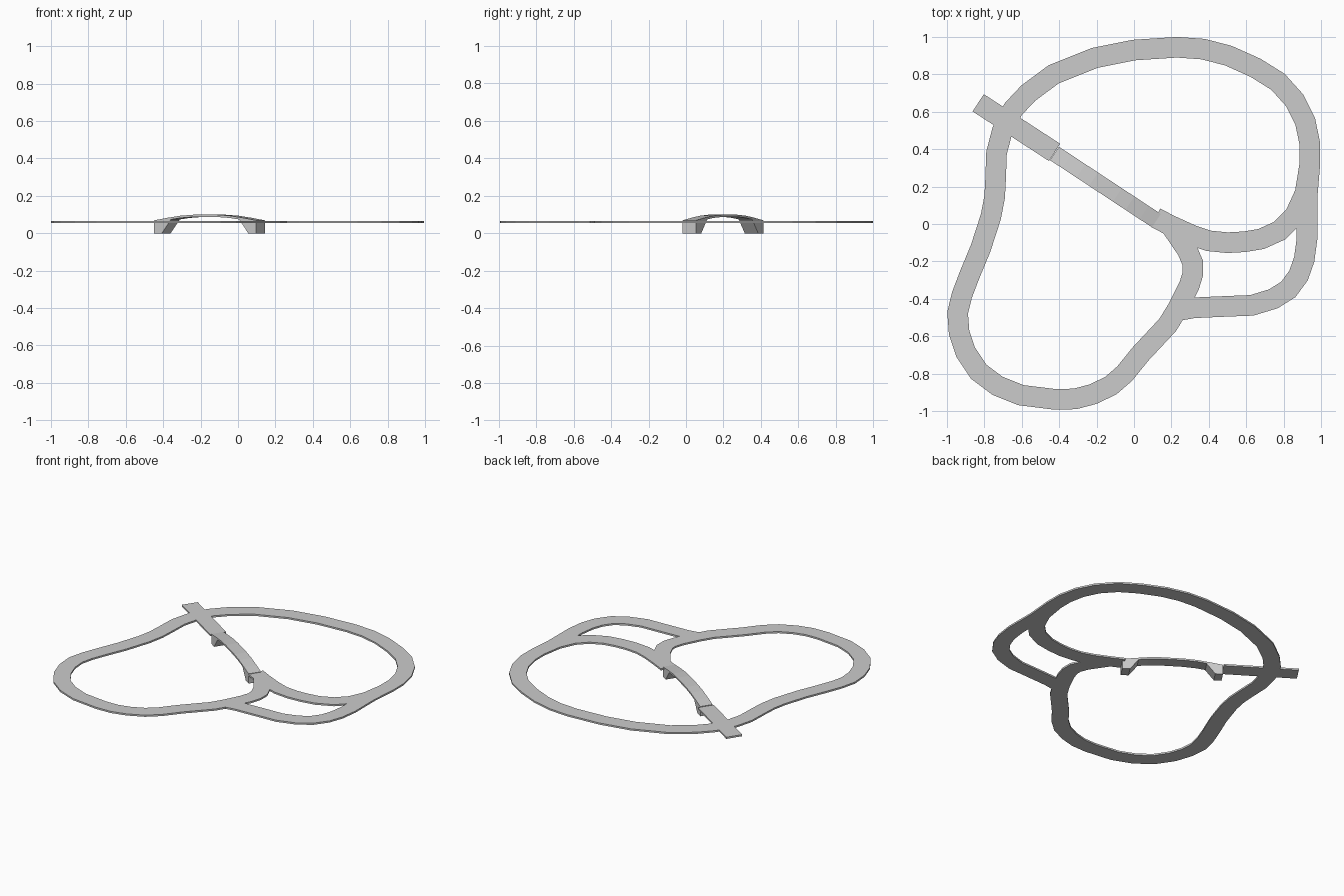
import bpy
import bmesh
from mathutils import Vector

cube = bpy.data.objects.get("Cube")
if cube:
    bpy.data.objects.remove(cube, do_unlink=True)

grey = bpy.data.materials.new("track grey")
grey.use_nodes = True
colour = (0.6, 0.6, 0.6, 1)
grey.diffuse_color = colour
grey.node_tree.nodes["Principled BSDF"].inputs["Base Color"].default_value = colour

BOTTOM, TOP, WIDTH = 0.054, 0.066, 0.11


def finish(name, bm):
    bmesh.ops.recalc_face_normals(bm, faces=bm.faces)
    mesh = bpy.data.meshes.new(name)
    bm.to_mesh(mesh)
    bm.free()
    mesh.materials.append(grey)
    obj = bpy.data.objects.new(name, mesh)
    bpy.context.collection.objects.link(obj)


def loft(name, sections):
    """Join four-cornered sections into a closed solid."""
    bm = bmesh.new()
    rings = [[bm.verts.new(p) for p in s] for s in sections]
    for a, b in zip(rings, rings[1:]):
        for i in range(4):
            j = (i + 1) % 4
            bm.faces.new((a[i], a[j], b[j], b[i]))
    bm.faces.new(rings[0])
    bm.faces.new(rings[-1])
    finish(name, bm)


def ribbon(name, points, width=WIDTH):
    """Flat road of constant width along a ground path, with mitred bends."""
    pts = [Vector(p) for p in points]
    sections = []
    for i, p in enumerate(pts):
        before = (p - pts[i - 1]).normalized() if i else (pts[1] - p).normalized()
        after = (pts[i + 1] - p).normalized() if i < len(pts) - 1 else before
        along = (before + after).normalized()
        side = Vector((-along.y, along.x)) * (width / 2 / along.dot(after))
        l, r = p + side, p - side
        sections.append([(l.x, l.y, BOTTOM), (r.x, r.y, BOTTOM),
                         (r.x, r.y, TOP), (l.x, l.y, TOP)])
    loft(name, sections)


# Large upper sweep, continuing down the right side to the lower junction
ribbon("upper_loop_road", [
    (-.70, .52), (-.645, .615), (-.565, .70), (-.43, .80), (-.21, .888), (0, .93),
    (.23, .945), (.37, .935), (.505, .90), (.65, .835), (.77, .76), (.86, .66),
    (.915, .55), (.94, .43), (.94, .32), (.925, .14), (.925, -.08), (.91, -.19),
    (.88, -.275), (.825, -.35), (.745, -.40), (.63, -.435), (.5, -.44),
    (.32, -.448), (.25, -.46)])

# Inner branch from the right side to the bridge
ribbon("inner_branch_road", [
    (.94, .32), (.915, .165), (.86, .045), (.78, -.035), (.68, -.08), (.59, -.095),
    (.5, -.1), (.4, -.09), (.31, -.06), (.2, -.01), (.115, .033)])

# Lower sweep from the bridge round the left side
ribbon("lower_loop_road", [
    (.2, -.015), (.285, -.14), (.315, -.21), (.315, -.265), (.295, -.33),
    (.235, -.45), (.18, -.54), (.035, -.695), (-.05, -.80), (-.125, -.865),
    (-.22, -.91), (-.315, -.935), (-.42, -.938), (-.605, -.915), (-.73, -.865),
    (-.83, -.79), (-.90, -.685), (-.935, -.58), (-.943, -.475), (-.92, -.38),
    (-.88, -.275), (-.82, -.13), (-.765, .04), (-.745, .145), (-.74, .24),
    (-.735, .38), (-.705, .495), (-.645, .615)])

# Straight stub crossing the left junction
ribbon("straight_road", [(-.833, .648), (-.425, .383)])

# Arched bridge: local distance along the deck is measured from its left end
START, END = Vector((-.425, .377)), Vector((.12, .018))
ALONG = (END - START).normalized()
SPAN = (END - START).length
SIDE = Vector((-ALONG.y, ALONG.x)) * 0.043


def cross(t, low, high):
    l, r = START + ALONG * t + SIDE, START + ALONG * t - SIDE
    return [(l.x, l.y, low), (r.x, r.y, low), (r.x, r.y, high), (l.x, l.y, high)]


half = [(0, .069), (.08, .082), (.17, .094), (.25, .099)]
arch = half + [(SPAN - t, z) for t, z in reversed(half)]
loft("bridge_deck", [cross(t, z - .012, z) for t, z in arch])


def pier(name, outer, sign):
    """Support with an upright outer face and a sloped inner face."""
    loft(name, [cross(outer, 0, .068),
                cross(outer + sign * .05, 0, .074),
                cross(outer + sign * .105, .07, .08)])


pier("left_bridge_pier", 0, 1)
pier("right_bridge_pier", SPAN, -1)
